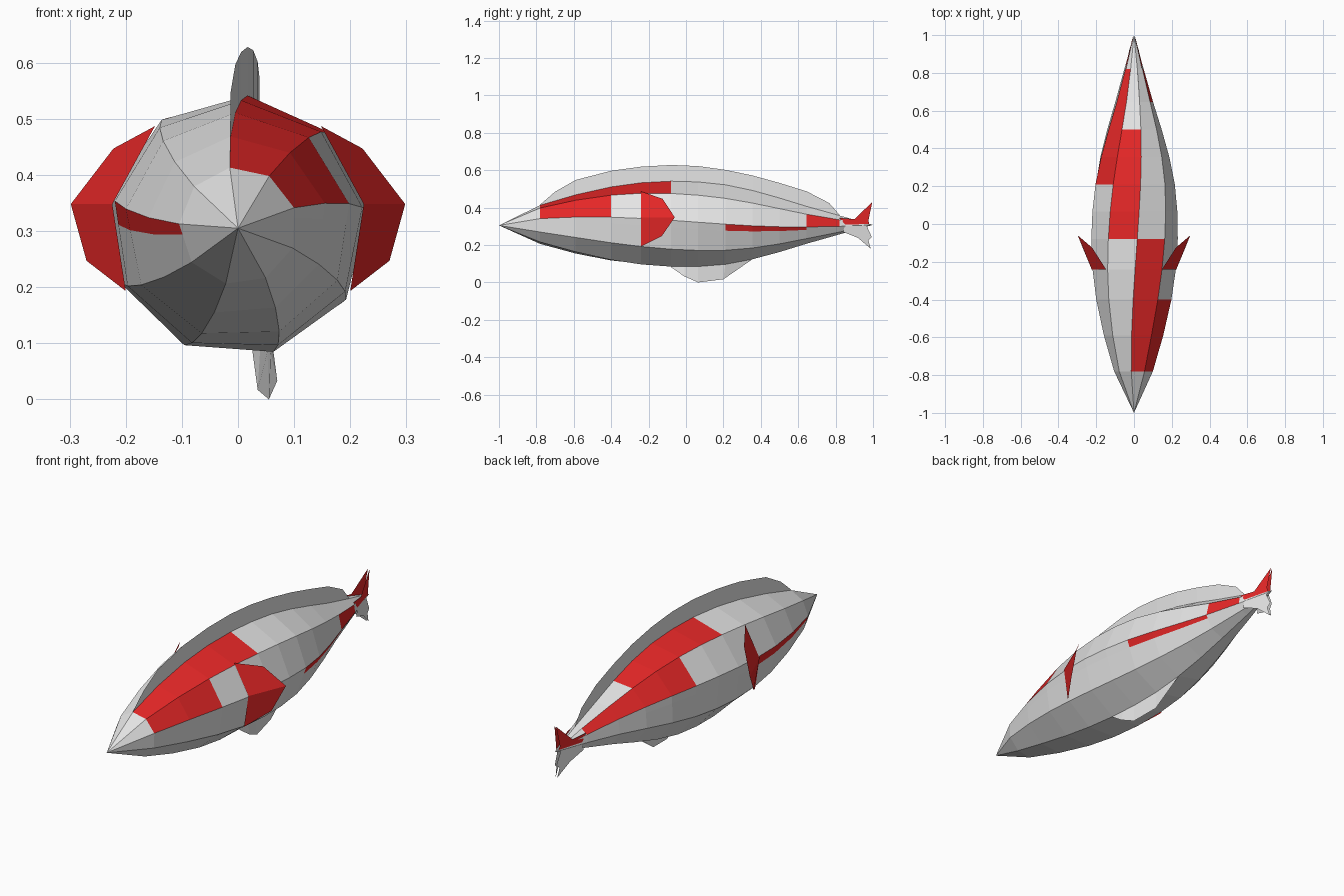
import bpy, math
from mathutils import Vector

if "Cube" in bpy.data.objects:
    bpy.data.objects.remove(bpy.data.objects["Cube"])

def material(name, color):
    m = bpy.data.materials.new(name)
    m.diffuse_color = (*color, 1)
    m.use_nodes = True
    m.node_tree.nodes["Principled BSDF"].inputs["Base Color"].default_value = m.diffuse_color
    return m

WHITE = material("white", (0.78, 0.78, 0.78))
RED = material("red", (0.78, 0.02, 0.02))

def build(name, verts, faces, mats, indices=None):
    mesh = bpy.data.meshes.new(name)
    mesh.from_pydata([tuple(v) for v in verts], [], faces)
    for m in mats:
        mesh.materials.append(m)
    if indices:
        for poly, i in zip(mesh.polygons, indices):
            poly.material_index = i
    mesh.update()
    ob = bpy.data.objects.new(name, mesh)
    bpy.context.collection.objects.link(ob)
    return ob

# Body rings: position along y and radius of a nine-sided, slightly twisted section
RINGS = [(-0.78, 0.105), (-0.59, 0.16), (-0.4, 0.202), (-0.24, 0.224), (-0.08, 0.233),
         (0.065, 0.23), (0.21, 0.216), (0.355, 0.187), (0.5, 0.147), (0.645, 0.102), (0.82, 0.052)]
CZ = 0.309

def corner(k, y, r):
    a = math.radians(90 - 40 * k + 8 - 17.5 * (y + 0.78))
    return Vector((r * math.cos(a), y, CZ + r * math.sin(a)))

def on_ring(p, y, r):
    k = math.floor(p)
    return corner(k, y, r).lerp(corner(k + 1, y, r), p - k)

# Red patches: column start, column end, y start, y end
COLS = [0, 1, 2, 2.25, 3, 4, 5, 6, 6.72, 7, 8]
PATCHES = [(0, 1, -0.78, -0.08), (1, 2, -0.78, -0.4), (1, 2, 0.645, 0.82),
           (2, 2.25, 0.21, 0.645), (6.72, 7, -0.78, -0.24),
           (7, 8, 0.21, 0.82), (8, 9, -0.08, 0.5)]

def is_red(p, y):
    return int(any(a <= p < b and y0 < y < y1 for a, b, y0, y1 in PATCHES))

# Body
n = len(COLS)
verts = [on_ring(p, y, r) for y, r in RINGS for p in COLS]
nose, end = len(verts), len(verts) + 1
verts += [(0, -1, 0.305), (0, 1, 0.308)]
faces, colors = [], []
for c in range(n):
    d = (c + 1) % n
    faces.append((nose, d, c))
    colors.append(0)
    for i in range(len(RINGS) - 1):
        faces.append((i * n + c, i * n + d, (i + 1) * n + d, (i + 1) * n + c))
        colors.append(is_red(COLS[c], (RINGS[i][0] + RINGS[i + 1][0]) / 2))
    last = (len(RINGS) - 1) * n
    faces.append((last + c, last + d, end))
    colors.append(0)
build("body", verts, faces, [WHITE, RED], colors)

def strip(name, base, edge, mat):
    """Sheet between two rows of points."""
    m = len(base)
    return build(name, list(base) + list(edge),
                 [(i, i + 1, m + i + 1, m + i) for i in range(m - 1)], [mat])

# Dorsal fin along the top ridge
ridge = [corner(0, y, r) for y, r in RINGS]
TOP = [0.415, 0.548, 0.597, 0.619, 0.628, 0.622, 0.602, 0.572, 0.532, 0.487, 0.362]
crest = [Vector((v.x, v.y, z)) for v, z in zip(ridge, TOP)]
crest[0].z = ridge[0].z + 0.003
ridge.insert(1, ridge[0].lerp(ridge[1], 0.4))
crest.insert(1, Vector((ridge[1].x, -0.70, 0.485)))
ridge.insert(-1, ridge[-2].lerp(ridge[-1], 0.65))
crest.insert(-1, Vector((ridge[-2].x, 0.765, 0.425)))
strip("dorsal_fin", ridge, crest, WHITE)

# Belly fin along a lower ridge
keel = [corner(4, y, r) for y, r in RINGS[4:8]]
strip("belly_fin", [keel[0], keel[0].lerp(keel[1], 0.5)] + keel[1:],
      [keel[0] + Vector((0, 0, -0.003)), (0.07, -0.01, 0.033), (0.055, 0.065, 0),
       (0.035, 0.2, 0.017), (0.02, 0.345, 0.128)], WHITE)

# Side fins, swept back from one body ring
for side, s in (("right", 1), ("left", -1)):
    base = [(s * 0.148, -0.24, 0.487), (s * 0.224, -0.24, 0.348), (s * 0.2, -0.24, 0.193)]
    edge = [(s * 0.222, -0.125, 0.447), (s * 0.298, -0.06, 0.348), (s * 0.27, -0.13, 0.247)]
    strip(side + "_side_fin", base, edge, RED)

# Tail lobes: two sheets each, meeting at the tip
def lobe(name, outline, width, mat):
    m = len(outline)
    pts = [(s * width * w, y, z) for s in (1, -1) for y, z, w in outline]
    build(name, pts, [tuple(range(m)), tuple(range(2 * m - 1, m - 1, -1))], [mat])

lobe("upper_tail_lobe", [(0.82, 0.345, 1), (0.9, 0.338, 0.6), (0.996, 0.43, 0.1),
                         (0.975, 0.33, 0.25), (0.98, 0.312, 0.15), (0.85, 0.31, 1)], 0.042, RED)
lobe("lower_tail_lobe", [(0.84, 0.27, 1), (0.92, 0.238, 0.6), (0.988, 0.18, 0.1),
                         (0.975, 0.225, 0.2), (0.993, 0.243, 0.1), (0.965, 0.305, 0.2),
                         (0.85, 0.305, 1)], 0.042, WHITE)
